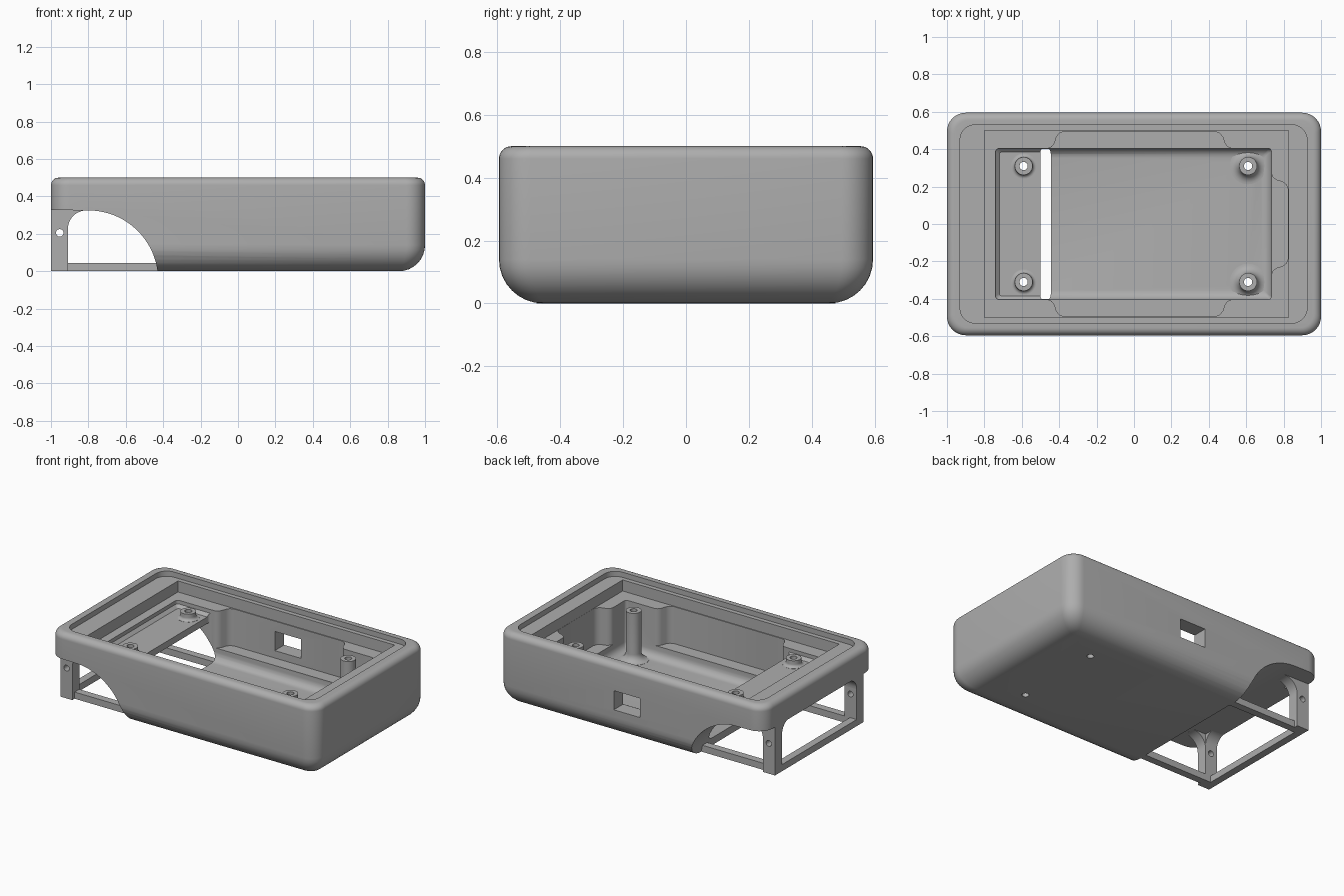
import bpy, bmesh, math
from mathutils import Vector

if "Cube" in bpy.data.objects:
    bpy.data.objects.remove(bpy.data.objects["Cube"], do_unlink=True)

grey = bpy.data.materials.new("plain grey")
grey.use_nodes = True
grey.diffuse_color = (0.42, 0.42, 0.42, 1)
grey.node_tree.nodes["Principled BSDF"].inputs["Base Color"].default_value = grey.diffuse_color


def finish(name, bm):
    bmesh.ops.recalc_face_normals(bm, faces=bm.faces)
    me = bpy.data.meshes.new(name)
    bm.to_mesh(me)
    bm.free()
    ob = bpy.data.objects.new(name, me)
    bpy.context.collection.objects.link(ob)
    me.materials.append(grey)
    return ob


def rounded_rect(x0, x1, y0, y1, r, n=8):
    pts = []
    for k, (cx, cy) in enumerate([(x1 - r, y1 - r), (x0 + r, y1 - r), (x0 + r, y0 + r), (x1 - r, y0 + r)]):
        for i in range(n + 1):
            a = (k + i / n) * math.pi / 2
            pts.append((cx + r * math.cos(a), cy + r * math.sin(a)))
    return pts


def loft(name, x0, x1, hy, r, levels):
    """Rounded box stacked from (z, inset) levels."""
    bm = bmesh.new()
    rings = []
    for z, d in levels:
        pts = rounded_rect(x0 + d, x1 - d, d - hy, hy - d, max(r - d * 0.6, 0.012))
        rings.append([bm.verts.new((x, y, z)) for x, y in pts])
    for a, b in zip(rings, rings[1:]):
        for i in range(len(a)):
            j = (i + 1) % len(a)
            bm.faces.new((a[i], a[j], b[j], b[i]))
    bm.faces.new(rings[0])
    bm.faces.new(rings[-1])
    return finish(name, bm)


def extrude(name, pts, axis, lo, hi):
    """Prism of a 2D outline along one axis."""
    def place(p, t):
        v = list(p)
        v.insert(axis, t)
        return v
    bm = bmesh.new()
    f = bm.faces.new([bm.verts.new(place(p, lo)) for p in pts])
    geo = bmesh.ops.extrude_face_region(bm, geom=[f])["geom"]
    shift = Vector(place((0, 0), hi - lo))
    bmesh.ops.translate(bm, vec=shift, verts=[v for v in geo if isinstance(v, bmesh.types.BMVert)])
    return finish(name, bm)


def box(name, x0, x1, y0, y1, z0, z1):
    return extrude(name, [(x0, y0), (x1, y0), (x1, y1), (x0, y1)], 2, z0, z1)


def disc(cx, cy, r, n=24):
    return [(cx + r * math.cos(i * math.tau / n), cy + r * math.sin(i * math.tau / n)) for i in range(n)]


def arc(cx, cy, r, a0, a1, n=10):
    angles = [math.radians(a0 + (a1 - a0) * i / n) for i in range(n + 1)]
    return [(cx + r * math.cos(a), cy + r * math.sin(a)) for a in angles]


def cut(target, cutters):
    for c in cutters:
        m = target.modifiers.new("cut", "BOOLEAN")
        m.operation, m.solver, m.object = "DIFFERENCE", "EXACT", c
        bpy.context.view_layer.objects.active = target
        bpy.ops.object.modifier_apply(modifier=m.name)
        bpy.data.objects.remove(c, do_unlink=True)


def smooth(ob):
    bpy.ops.object.select_all(action="DESELECT")
    ob.select_set(True)
    bpy.context.view_layer.objects.active = ob
    bpy.ops.object.shade_smooth_by_angle(angle=math.radians(32))


# Outer case with a large bottom round and a small top round
R, T, H = 0.14, 0.04, 0.5
quarter = [i * math.pi / 16 for i in range(9)]
levels = [(R - R * math.cos(a), R - R * math.sin(a)) for a in quarter]
levels += [(H - T + T * math.sin(a), T - T * math.cos(a)) for a in quarter]
case = loft("case", -1, 1, 0.595, 0.1, levels)

# Interior: rim step, board recess, deep pocket and shallow end platform
P = 0.05
pocket_levels = [(0.06 + P - P * math.cos(a), P - P * math.sin(a)) for a in quarter[::2]] + [(0.6, 0)]
cutters = [
    loft("rim_cut", -0.93, 0.925, 0.53, 0.08, [(0.465, 0), (0.6, 0)]),
    box("recess_cut", -0.8, 0.825, -0.5, 0.5, 0.39, 0.61),
    loft("pocket_cut", -0.5, 0.735, 0.405, 0.02, pocket_levels),
    loft("platform_cut", -0.74, -0.45, 0.404, 0.02, [(0.345, 0.02), (0.365, 0), (0.62, 0)]),
]

# Wall recesses between the corner blocks, with S-shaped ends
s_curve = [(0.0, -0.03), (0.0, 0.0), (0.02, 0.008), (0.035, 0.028), (0.045, 0.06), (0.06, 0.08), (0.085, 0.09)]


def wall_recess(a, b, base):
    return [(a + u, base + v) for u, v in s_curve] + [(b - u, base + v) for u, v in reversed(s_curve)]


for s in (-1, 1):
    pts = [(x, s * y) for x, y in wall_recess(-0.46, 0.52, 0.404)]
    cutters.append(extrude("side_recess_cut", pts, 2, 0.14, 0.63))
pts = [(x, y) for y, x in wall_recess(-0.27, 0.27, 0.734)]
cutters.append(extrude("end_recess_cut", pts, 2, 0.14, 0.64))

# Arched cutout under one end, and the hollow below the platform
arch = [(-1.2, -0.1), (-1.2, 0.33), (-0.8, 0.325)]
arch += arc(-0.8, -0.048, 0.373, 88, 7.4, 24) + [(-0.43, -0.1)]
cutters.append(extrude("arch_cut", arch, 1, -0.8, 0.8))
cutters.append(box("hollow_cut", -0.69, -0.48, -0.403, 0.403, -0.2, 0.3))

# Port window in the back wall and screw holes
cutters.append(box("window_cut", -0.07, 0.125, 0.4, 0.8, 0.19, 0.32))
posts = [(x, y) for x in (-0.59, 0.61) for y in (-0.31, 0.31)]
for x, y in posts:
    cutters.append(extrude("screw_cut", disc(x, y, 0.022), 2, -0.1, 0.7))
cut(case, cutters)
smooth(case)

# Hollow screw posts with flared feet
for x, y in posts:
    foot = 0.34 if x < 0 else 0.055
    flare = 0.02 if x < 0 else 0.05
    prof = [(0.022, foot), (0.048 + flare, foot)]
    prof += [(0.048 + flare * (1 - math.sin(a)), foot + 0.006 + flare * (1 - math.cos(a))) for a in quarter]
    prof += [(0.048, 0.39), (0.022, 0.39)]
    bm = bmesh.new()
    n = 28
    rings = [[bm.verts.new((x + px, y + py, z)) for px, py in disc(0, 0, r, n)] for r, z in prof]
    for a, b in zip(rings, rings[1:] + rings[:1]):
        for i in range(n):
            bm.faces.new((a[i], a[(i + 1) % n], b[(i + 1) % n], b[i]))
    smooth(finish("screw_post", bm))

# Open frame under the end: legs, gussets and floor bars
leg_side = [(-1, 0), (-0.91, 0), (-0.91, 0.225)] + arc(-0.81, 0.225, 0.1, 180, 90)
leg_side += [(-0.81, 0.34), (-1, 0.34)]
for s, side in ((1, "left"), (-1, "right")):
    leg = extrude(side + "_leg", leg_side, 1, *sorted((s * 0.4, s * 0.475)))
    cut(leg, [extrude("leg_hole_cut", disc(-0.953, 0.205, 0.02), 1, -0.7, 0.7)])
    smooth(leg)
    gusset = [(s * 0.405, 0.34), (s * 0.405, 0.25)] + [(s * y, z) for y, z in arc(0.32, 0.25, 0.08, 0, 90)]
    gusset += [(s * 0.32, 0.34)]
    smooth(extrude(side + "_gusset", gusset, 0, -1, -0.91))
    box(side + "_floor_bar", -0.95, -0.42, *sorted((s * 0.4, s * 0.45)), 0, 0.045)
box("end_floor_bar", -1, -0.95, -0.44, 0.44, 0, 0.045)
